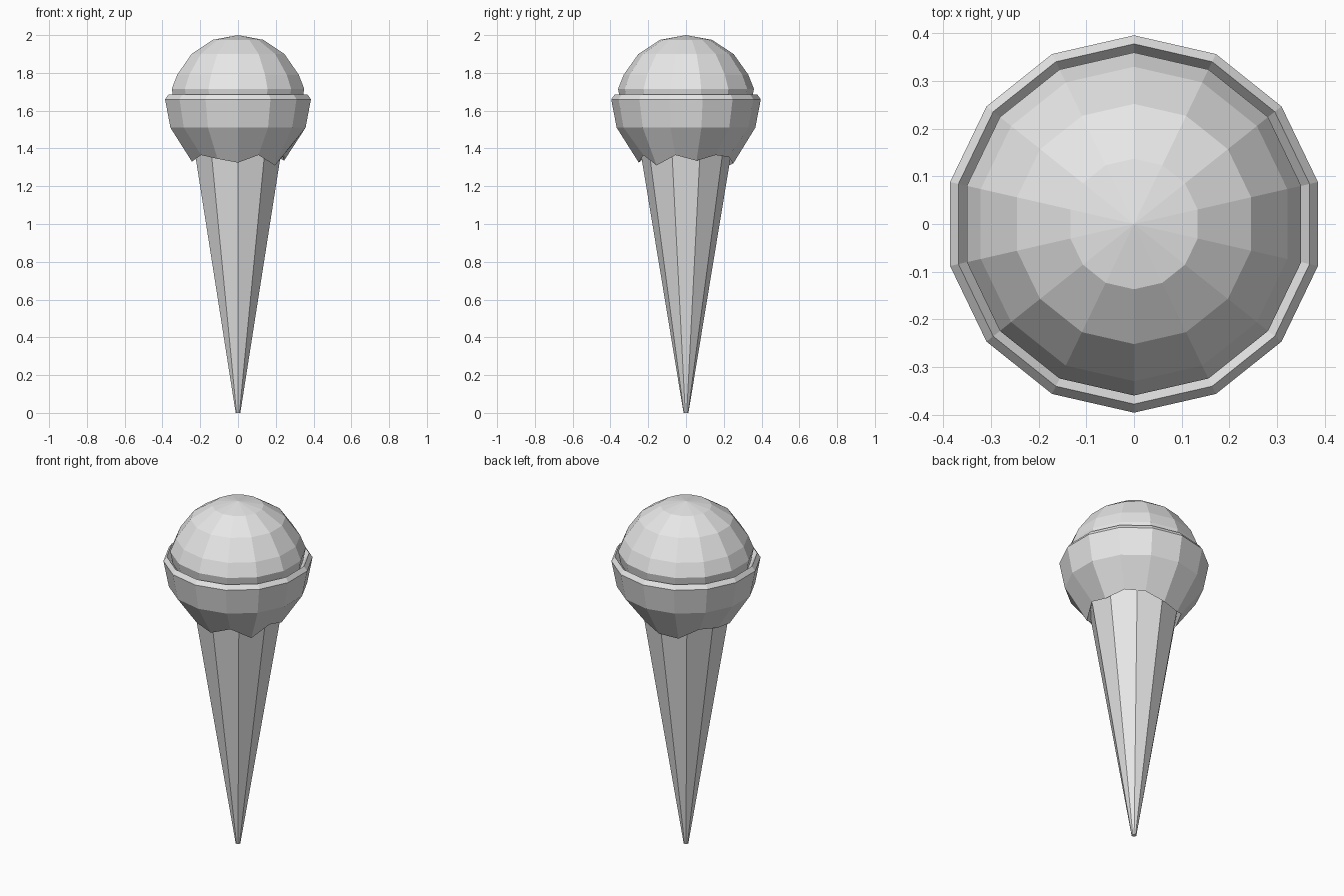
import bpy, bmesh
from math import sin, cos, pi

cube = bpy.data.objects.get("Cube")
if cube:
    bpy.data.objects.remove(cube, do_unlink=True)

mat = bpy.data.materials.new("light grey")
mat.use_nodes = True
grey = (0.8, 0.8, 0.8, 1)
mat.diffuse_color = grey
mat.node_tree.nodes["Principled BSDF"].inputs["Base Color"].default_value = grey


def ring(bm, sides, radius, heights):
    """Ring of vertices starting at the front; heights may vary per vertex."""
    step = 2 * pi / sides
    return [bm.verts.new((radius * sin(i * step), -radius * cos(i * step), heights[i]))
            for i in range(sides)]


def bridge(bm, low, high):
    n = len(low)
    for i in range(n):
        j = (i + 1) % n
        bm.faces.new((low[i], low[j], high[j], high[i]))


def finish(bm, name):
    bmesh.ops.recalc_face_normals(bm, faces=bm.faces)
    mesh = bpy.data.meshes.new(name)
    bm.to_mesh(mesh)
    bm.free()
    mesh.materials.append(mat)
    obj = bpy.data.objects.new(name, mesh)
    bpy.context.scene.collection.objects.link(obj)


def lathe(name, sides, profile, tip=None):
    """Faceted turned solid, closed below, with a flat or pointed top."""
    bm = bmesh.new()
    rings = [ring(bm, sides, r, [z] * sides) for r, z in profile]
    for low, high in zip(rings, rings[1:]):
        bridge(bm, low, high)
    bm.faces.new(rings[0])
    if tip is None:
        bm.faces.new(rings[-1])
    else:
        top = bm.verts.new((0, 0, tip))
        for i in range(sides):
            bm.faces.new((rings[-1][i], rings[-1][(i + 1) % sides], top))
    finish(bm, name)


# Tapered cone and domed upper scoop
lathe("cone", 10, [(0.013, 0), (0.252, 1.45)])
lathe("upper_scoop", 14, [(0.345, 1.64), (0.36, 1.715), (0.33, 1.79),
                          (0.252, 1.9), (0.137, 1.975)], tip=2.0)

# Lower scoop: dripping hem, flared bowl, bevelled rim, inner lip
drips = [1.325, 1.365, 1.31, 1.365, 1.335, 1.365, 1.355,
         1.32, 1.31, 1.36, 1.345, 1.33, 1.365, 1.345]
bm = bmesh.new()
hem = ring(bm, 14, 0.25, drips)
loops = [ring(bm, 14, 0.22, [1.42] * 14), hem]
for r, z in [(0.367, 1.51), (0.396, 1.66), (0.378, 1.685), (0.355, 1.65), (0.33, 1.63)]:
    loops.append(ring(bm, 14, r, [z] * 14))
for low, high in zip(loops, loops[1:]):
    bridge(bm, low, high)
bm.faces.new(loops[0])
bm.faces.new(loops[-1])
finish(bm, "lower_scoop")
